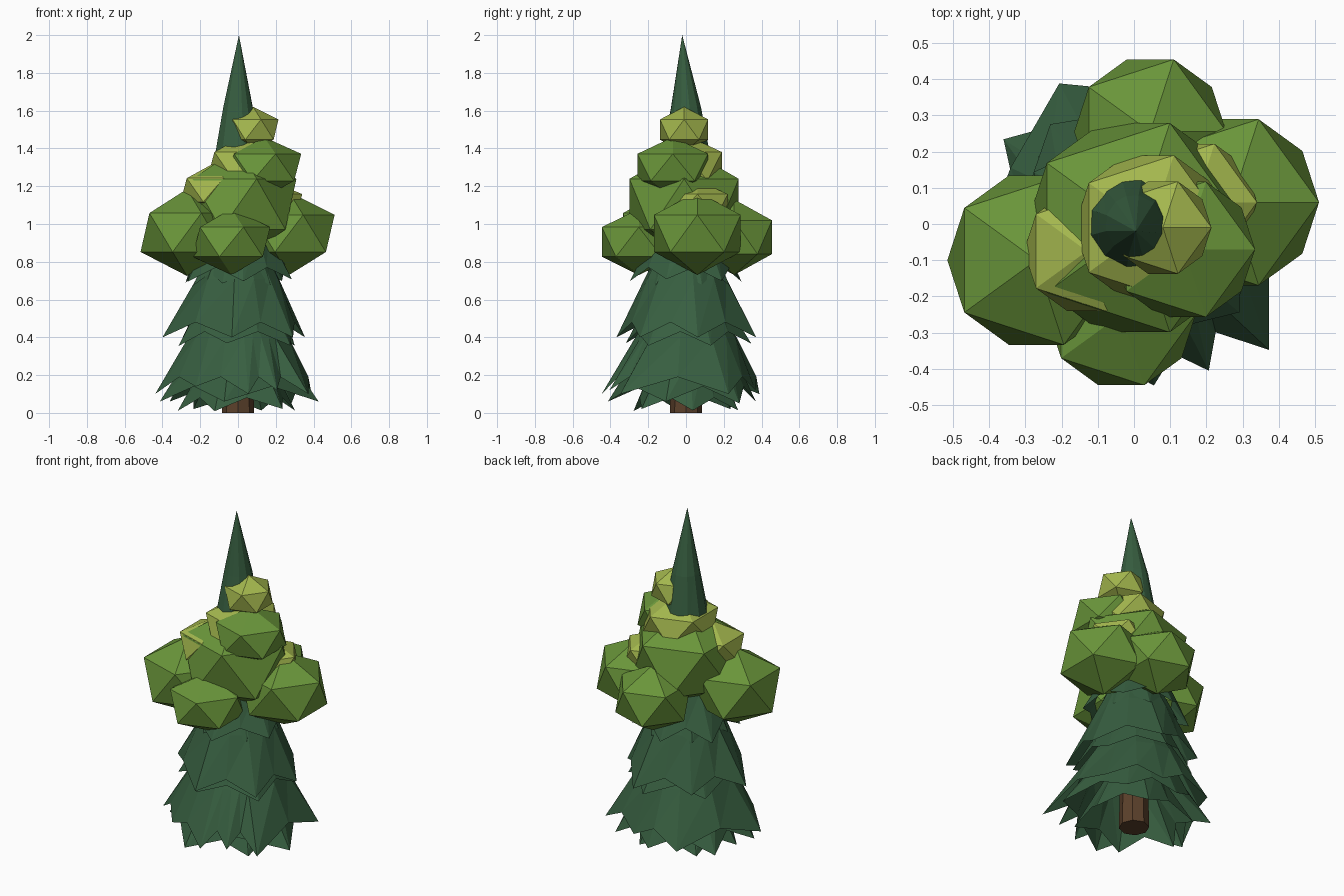
import bpy, bmesh, math, random
from mathutils import Matrix

if "Cube" in bpy.data.objects:
    bpy.data.objects.remove(bpy.data.objects["Cube"])

random.seed(4)


def material(name, rgb):
    m = bpy.data.materials.new(name)
    m.diffuse_color = (*rgb, 1)
    m.use_nodes = True
    m.node_tree.nodes["Principled BSDF"].inputs["Base Color"].default_value = m.diffuse_color
    return m


NEEDLE = material("needle green", (0.038, 0.112, 0.051))
LEAF = material("leaf green", (0.142, 0.30, 0.042))
LIME = material("lime green", (0.365, 0.47, 0.075))
BARK = material("bark brown", (0.105, 0.052, 0.024))


def finish(name, bm, mat):
    bmesh.ops.recalc_face_normals(bm, faces=bm.faces)
    me = bpy.data.meshes.new(name)
    bm.to_mesh(me)
    bm.free()
    me.materials.append(mat)
    ob = bpy.data.objects.new(name, me)
    bpy.context.collection.objects.link(ob)


def clump(name, centre, r, rz, mat):
    """Low-poly leaf ball: a flattened icosahedron."""
    bm = bmesh.new()
    bmesh.ops.create_icosphere(bm, subdivisions=1, radius=1)
    bmesh.ops.transform(bm, verts=bm.verts,
                        matrix=Matrix.Translation(centre) @ Matrix.Diagonal((r, r, rz, 1)))
    finish(name, bm, mat)


def skirt(name, tips, valley, mid, apex):
    """Needle tier: apex, waist ring, then a zigzag rim of low tips and high valleys."""
    rim = []
    for i, (a, r, z) in enumerate(tips):
        nxt = tips[(i + 1) % len(tips)][0]
        rim.append((a, r, z))
        rim.append((a + ((nxt - a) % 360) / 2, valley[0], valley[1]))
    bm = bmesh.new()

    def vert(a, r, z):
        a = math.radians(a)
        return bm.verts.new((r * math.cos(a), r * math.sin(a), z))

    low = [vert(*p) for p in rim]
    waist = [vert(p[0], mid[0], mid[1]) for p in rim]
    top = bm.verts.new(apex)
    for i in range(len(rim)):
        j = (i + 1) % len(rim)
        # fold every tip along its centre line
        bm.faces.new((low[i], low[j], waist[j]))
        bm.faces.new((low[i], waist[j], waist[i]))
        bm.faces.new((waist[i], waist[j], top))
    finish(name, bm, NEEDLE)


def ring(n, start, r, z, jr=0.02):
    return [(start + 360 * i / n + random.uniform(-6, 6),
             r + random.uniform(-jr, jr), z + random.uniform(-0.01, 0.01)) for i in range(n)]


# Trunk
bm = bmesh.new()
bmesh.ops.create_cone(bm, cap_ends=True, segments=8, radius1=0.085, radius2=0.06, depth=1.0,
                      matrix=Matrix.Translation((0, 0, 0.5)))
finish("trunk", bm, BARK)

# Bottom tier: outer, middle and inner skirts
skirt("bottom_tier_outer",
      [(-83, .45, .10), (-63, .455, .12), (-43, .51, .10), (30, .45, .10),
       (75, .38, .12), (118, .44, .10), (193, .45, .10), (235, .39, .14)],
      (0.375, 0.19), (0.27, 0.40), (0, 0, 0.85))
skirt("bottom_tier_middle",
      [(-100, .42, .06), (-14, .44, .06), (45, .40, .05), (90, .37, .06),
       (147, .43, .06), (190, .42, .06)],
      (0.33, 0.14), (0.23, 0.36), (0, 0, 0.72))
skirt("bottom_tier_inner", ring(6, 10, 0.32, 0.015), (0.25, 0.08), (0.16, 0.30), (0, 0, 0.6))

# Middle tier
skirt("middle_tier_outer",
      [(-95, .37, .40), (-40, .38, .40), (10, .36, .40), (75, .385, .40),
       (130, .36, .41), (182, .40, .40)],
      (0.31, 0.48), (0.22, 0.71), (0, 0, 1.15))
skirt("middle_tier_inner", ring(6, 20, 0.34, 0.36), (0.28, 0.43), (0.18, 0.64), (0, 0, 1.0))

# Upper tiers
skirt("upper_tier_outer", ring(6, -25, 0.30, 0.70), (0.25, 0.77), (0.17, 0.95), (0, 0, 1.4))
skirt("upper_tier_inner", ring(6, 15, 0.24, 0.68, 0.01), (0.20, 0.74), (0.14, 0.9), (0, 0, 1.3))
skirt("crown_tier", ring(6, 0, 0.20, 1.0), (0.17, 1.05), (0.12, 1.2), (0, 0, 1.6))

# Spire
skirt("spire", ring(6, 195, 0.145, 1.30, 0.01), (0.125, 1.37), (0.08, 1.62), (0.005, -0.02, 2.0))

# Leaf clumps around the tree
for name, centre, r, rz, mat in [
    ("left_clump", (-0.27, -0.10, 0.955), 0.275, 0.23, LEAF),
    ("right_clump", (0.27, 0.06, 0.95), 0.27, 0.22, LEAF),
    ("front_clump", (-0.035, -0.25, 0.905), 0.23, 0.175, LEAF),
    ("back_clump", (0.045, 0.255, 0.93), 0.235, 0.20, LEAF),
    ("central_clump", (0.005, -0.01, 1.105), 0.34, 0.30, LEAF),
    ("upper_clump", (0.138, -0.07, 1.30), 0.22, 0.16, LEAF),
    ("top_lime_clump", (0.08, -0.01, 1.50), 0.15, 0.12, LIME),
    ("middle_lime_clump", (0.045, -0.01, 1.305), 0.235, 0.17, LIME),
    ("left_lime_clump", (-0.13, -0.075, 1.18), 0.195, 0.14, LIME),
    ("right_lime_clump", (0.17, 0.06, 1.10), 0.19, 0.13, LIME),
]:
    clump(name, centre, r, rz, mat)
